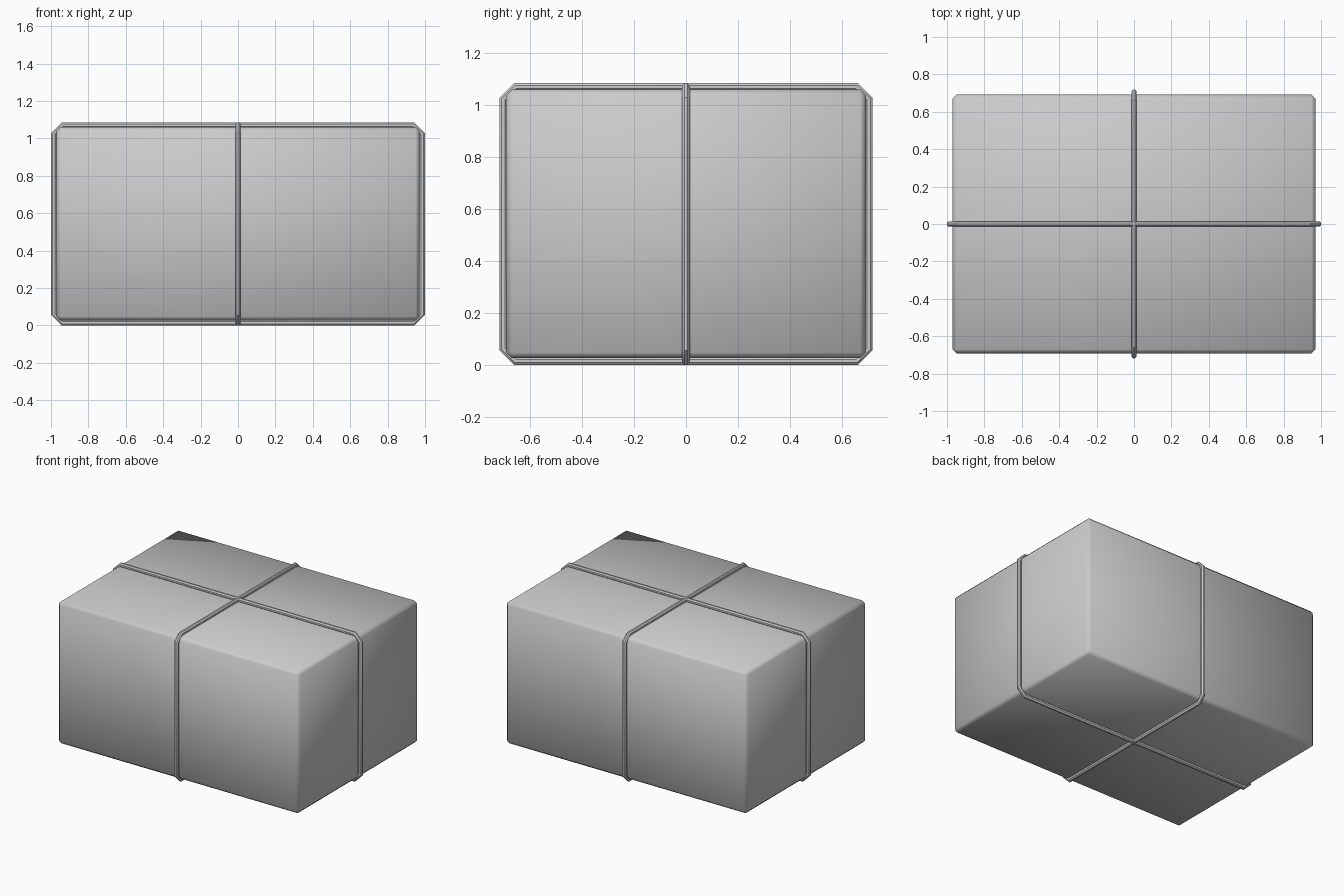
import bpy, bmesh
from math import radians, pi, cos, sin
from mathutils import Vector

if "Cube" in bpy.data.objects:
    bpy.data.objects.remove(bpy.data.objects["Cube"])

HX, HY, Z0, Z1 = 0.971, 0.692, 0.026, 1.06   # parcel extents
R = 0.0145                                   # string radius
CUT = 0.048                                  # string corner chamfer


def smooth(obj, angle):
    bpy.ops.object.select_all(action='DESELECT')
    obj.select_set(True)
    bpy.context.view_layer.objects.active = obj
    bpy.ops.object.shade_smooth_by_angle(angle=radians(angle))


def string_loop(name, half, axis):
    """Closed eight-sided cord around the parcel, with chamfered corners."""
    a, lo, hi = half - R, R, 1.085 - R
    pts = [(a, lo + CUT), (a, hi - CUT), (a - CUT, hi), (-a + CUT, hi),
           (-a, hi - CUT), (-a, lo + CUT), (-a + CUT, lo), (a - CUT, lo)]
    pts = [Vector(p) for p in pts]
    bm = bmesh.new()
    rings = []
    for i, p in enumerate(pts):
        d0 = (p - pts[i - 1]).normalized()
        d1 = (pts[(i + 1) % len(pts)] - p).normalized()
        n0, n1 = Vector((d0.y, -d0.x)), Vector((d1.y, -d1.x))
        miter = (n0 + n1) / (1 + n0.dot(n1))
        ring = []
        for k in range(8):
            t = 2 * pi * (k + 0.5) / 8
            q = p + miter * (R / cos(pi / 8) * cos(t))
            s = R / cos(pi / 8) * sin(t)
            ring.append(bm.verts.new((q.x, s, q.y) if axis == 'X' else (s, q.x, q.y)))
        rings.append(ring)
    for i, ring in enumerate(rings):
        nxt = rings[(i + 1) % len(rings)]
        for k in range(8):
            m = (k + 1) % 8
            bm.faces.new((ring[k], ring[m], nxt[m], nxt[k]))
    bmesh.ops.recalc_face_normals(bm, faces=bm.faces)
    mesh = bpy.data.meshes.new(name)
    bm.to_mesh(mesh)
    bm.free()
    obj = bpy.data.objects.new(name, mesh)
    bpy.context.collection.objects.link(obj)
    smooth(obj, 40)


# Parcel body with softened edges
bpy.ops.mesh.primitive_cube_add(size=2, location=(0, 0, (Z0 + Z1) / 2))
box = bpy.context.object
box.name = "parcel_box"
box.scale = (HX, HY, (Z1 - Z0) / 2)
bpy.ops.object.transform_apply(location=False, rotation=False, scale=True)
bm = bmesh.new()
bm.from_mesh(box.data)
bmesh.ops.bevel(bm, geom=bm.edges[:], offset=0.022, segments=1,
                affect='EDGES', profile=0.5)
bm.to_mesh(box.data)
bm.free()
smooth(box, 60)

# Two crossing strings
string_loop("long_string", 1.0, 'X')
string_loop("cross_string", 0.718, 'Y')
